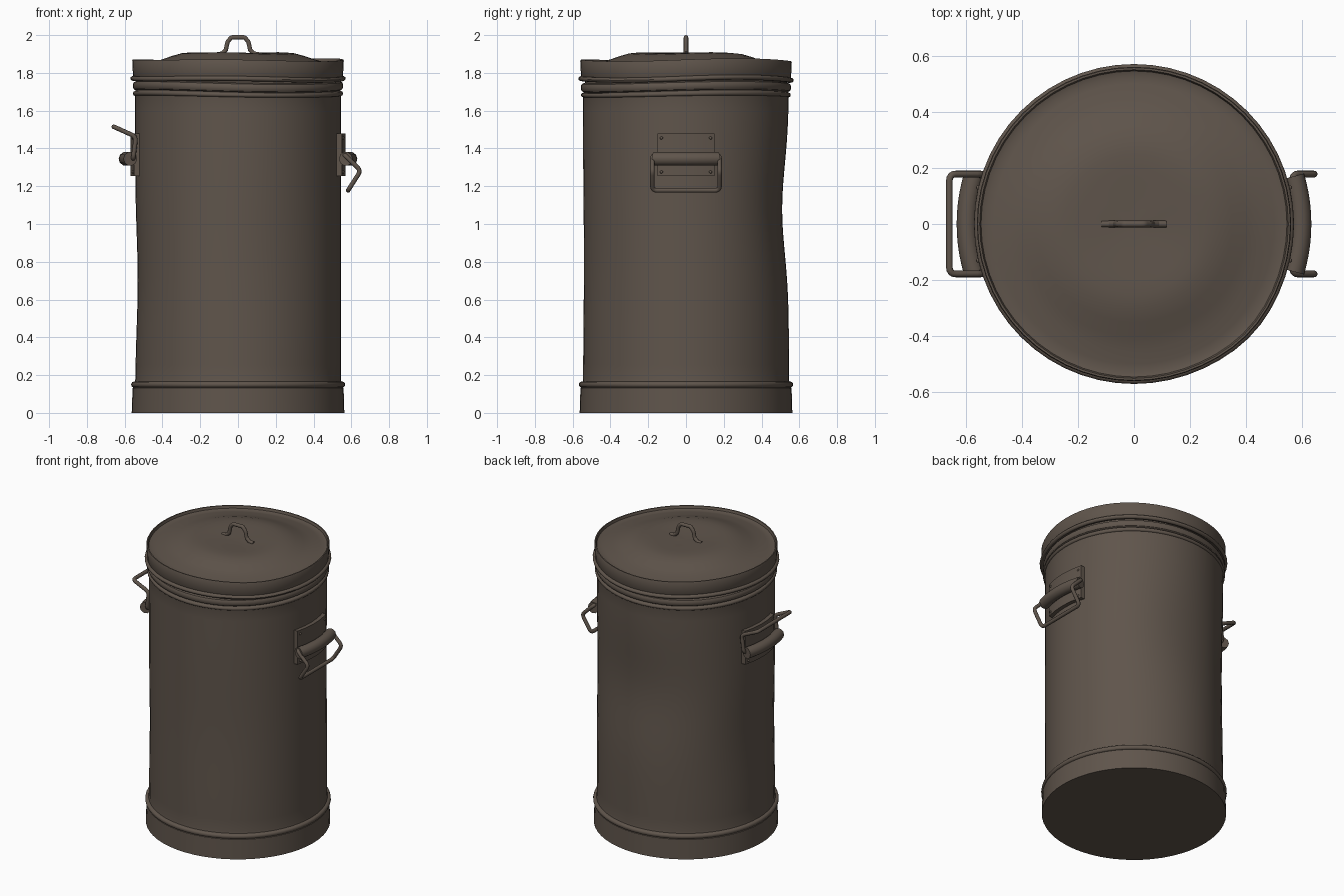
import bpy, bmesh
from math import sin, cos, pi, exp, atan2, hypot, sqrt
from mathutils import Vector

if "Cube" in bpy.data.objects:
    bpy.data.objects.remove(bpy.data.objects["Cube"])

metal = bpy.data.materials.new("dull brown metal")
metal.use_nodes = True
COLOUR = (0.115, 0.09, 0.071, 1)
metal.diffuse_color = COLOUR
metal.node_tree.nodes["Principled BSDF"].inputs["Base Color"].default_value = COLOUR


def finish(name, mesh, angle=0.6):
    obj = bpy.data.objects.new(name, mesh)
    bpy.context.collection.objects.link(obj)
    mesh.materials.clear()
    mesh.materials.append(metal)
    bpy.ops.object.select_all(action='DESELECT')
    obj.select_set(True)
    bpy.context.view_layer.objects.active = obj
    bpy.ops.object.shade_smooth_by_angle(angle=angle)
    return obj


def bump(value, centre, width):
    return exp(-((value - centre) / width) ** 2)


def dent_body(p):
    # Wide knock in the back wall, softer ones elsewhere
    a, r = atan2(p.y, p.x), hypot(p.x, p.y)
    push = 0.036 * bump(a, pi / 2, 0.7) * bump(p.z, 1.08, 0.33)
    push += 0.014 * bump(abs(a), pi, 0.7) * bump(p.z, 0.7, 0.35)
    push += 0.008 * bump(a, -1.2, 0.5) * bump(p.z, 0.8, 0.4)
    k = (r - push) / r if r > 0.3 else 1
    wave = 0.008 * sin(2 * a + 0.6) * max(0, min(1, (p.z - 1.6) / 0.1))
    return Vector((p.x * k, p.y * k, p.z + wave))


def dent_lid(p):
    # Bent rim and an uneven dome
    a, r = atan2(p.y, p.x), hypot(p.x, p.y)
    k = 1 + 0.02 * bump(a, -0.75, 0.3) * min(1, r)
    z = p.z + r * (0.008 * sin(2 * a + 0.6) + 0.008 * sin(3 * a))
    z -= 0.012 * bump(hypot(p.x - 0.05, p.y), 0, 0.17)
    return Vector((p.x * k, p.y * k, z))


def lathe(name, profile, bend, segments=56):
    bm = bmesh.new()
    verts = [bm.verts.new((r, 0, z)) for r, z in profile]
    edges = [bm.edges.new(pair) for pair in zip(verts, verts[1:])]
    bmesh.ops.spin(bm, geom=verts + edges, cent=(0, 0, 0), axis=(0, 0, 1),
                   angle=2 * pi, steps=segments, use_duplicate=False)
    bmesh.ops.remove_doubles(bm, verts=bm.verts, dist=0.0005)
    for v in bm.verts:
        v.co = bend(v.co)
    bmesh.ops.recalc_face_normals(bm, faces=bm.faces)
    mesh = bpy.data.meshes.new(name)
    bm.to_mesh(mesh)
    bm.free()
    return finish(name, mesh)


def bead(radius, z, half, depth):
    # Rounded raised ring in a profile
    return [(radius + depth * sin(pi * i / 6), z - half * cos(pi * i / 6)) for i in range(7)]


def tube(name, points, radius, smooth=False):
    curve = bpy.data.curves.new(name, 'CURVE')
    curve.dimensions = '3D'
    curve.bevel_depth, curve.bevel_resolution = radius, 3
    curve.use_fill_caps = True
    if smooth:
        spline = curve.splines.new('NURBS')
        spline.order_u, spline.use_endpoint_u = 3, True
        spline.resolution_u = 6
    else:
        spline = curve.splines.new('POLY')
    spline.points.add(len(points) - 1)
    for slot, p in zip(spline.points, points):
        slot.co = (*p, 1)
    temp = bpy.data.objects.new(name + "_path", curve)
    bpy.context.collection.objects.link(temp)
    graph = bpy.context.evaluated_depsgraph_get()
    mesh = bpy.data.meshes.new_from_object(temp.evaluated_get(graph))
    bpy.data.objects.remove(temp)
    return finish(name, mesh, 0.9)


def rounded(points, radius):
    # Replace each inner corner with a short arc
    pts = [Vector(p) for p in points]
    out = [pts[0]]
    for a, b, c in zip(pts, pts[1:], pts[2:]):
        start = b + (a - b).normalized() * radius
        end = b + (c - b).normalized() * radius
        for i in range(5):
            t = i / 4
            out.append(start * (1 - t) ** 2 + b * 2 * t * (1 - t) + end * t * t)
    return out + [pts[-1]]


# Bin body with skirt, lower bead and upper beads
wall = [(0.545, 0.18 + 1.49 * i / 20) for i in range(21)]
lathe("body", [(0, 0), (0.563, 0), (0.559, 0.132)] + bead(0.555, 0.15, 0.015, 0.012)
      + [(0.547, 0.167)] + wall + bead(0.546, 1.687, 0.012, 0.01) + [(0.54, 1.702)]
      + bead(0.545, 1.727, 0.022, 0.012) + [(0.535, 1.752), (0.535, 1.8)], dent_body)

# Lid with rolled lower edge, upright rim and domed top
dome = [(0.5 * (1 - i / 10), 1.85 + 0.058 * sin(pi / 2 * min(1, i / 5)) ** 2) for i in range(11)]
lathe("lid", [(0.53, 1.765)] + bead(0.555, 1.768, 0.013, 0.015)
      + [(0.556, 1.783), (0.56, 1.862), (0.557, 1.868), (0.55, 1.868),
         (0.545, 1.852), (0.525, 1.846)] + dome, dent_lid)

# Arched grip on the lid
half = [(0.115, 1.897), (0.085, 1.902), (0.065, 1.92), (0.055, 1.965), (0.035, 1.988)]
arch = [(-x, 0, z) for x, z in half] + [(0, 0, 1.988)] + [(x, 0, z) for x, z in reversed(half)]
tube("lid_grip", arch, 0.012, smooth=True)


def curved_plate(name, side):
    bm = bmesh.new()
    rows = []
    for z in (1.255, 1.48):
        row = []
        for i in range(9):
            y = -0.152 + 0.304 * i / 8
            row.append(bm.verts.new((side * sqrt(0.57 ** 2 - y * y), y, z)))
        rows.append(row)
    for i in range(8):
        bm.faces.new((rows[0][i], rows[0][i + 1], rows[1][i + 1], rows[1][i]))
    shell = bmesh.ops.extrude_face_region(bm, geom=bm.faces[:])
    for v in shell["geom"]:
        if isinstance(v, bmesh.types.BMVert):
            v.co.x -= side * 0.035
    bmesh.ops.recalc_face_normals(bm, faces=bm.faces)
    mesh = bpy.data.meshes.new(name)
    bm.to_mesh(mesh)
    bm.free()
    finish(name, mesh)


def rivets(name, side):
    bm = bmesh.new()
    for y in (-0.13, 0.13):
        for z in (1.275, 1.455):
            made = bmesh.ops.create_icosphere(bm, subdivisions=1, radius=0.009)
            bmesh.ops.translate(bm, verts=made["verts"], vec=(side * 0.555, y, z))
    mesh = bpy.data.meshes.new(name)
    bm.to_mesh(mesh)
    bm.free()
    finish(name, mesh, 1.2)


# Side handles: plate, rivets, curved sleeve and swinging wire loop
loops = {"left": [(0.565, 1.365), (0.65, 1.283), (0.583, 1.178)],
         "right": [(-0.555, 1.345), (-0.54, 1.462), (-0.658, 1.515)]}
for label, side in (("left", 1), ("right", -1)):
    curved_plate(label + "_handle_plate", side)
    rivets(label + "_handle_rivets", side)
    arc = [-0.29 + 0.58 * i / 10 for i in range(11)]
    tube(label + "_handle_sleeve",
         [(side * 0.595 * cos(a), 0.595 * sin(a), 1.345) for a in arc], 0.037)
    pivot, elbow, end = loops[label]
    spots = [(pivot, 0.12), (pivot, 0.178), (elbow, 0.178), (end, 0.178)]
    path = [(x, -y, z) for (x, z), y in spots] + [(x, y, z) for (x, z), y in reversed(spots)]
    tube(label + "_handle_loop", rounded(path, 0.025), 0.012)
